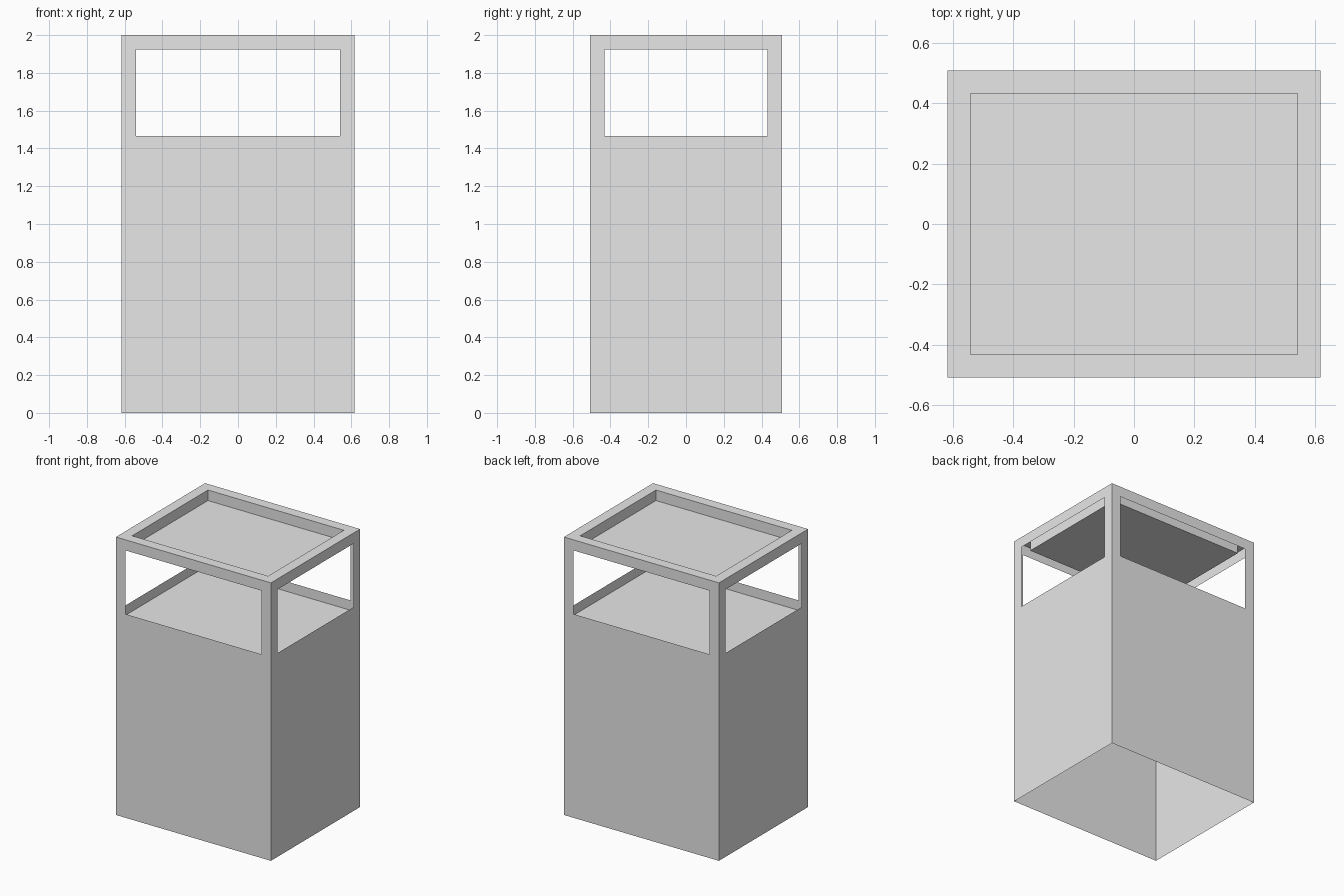
import bpy
import bmesh
from mathutils import Vector

if "Cube" in bpy.data.objects:
    bpy.data.objects.remove(bpy.data.objects["Cube"], do_unlink=True)

HX, HY, TOP = 0.617, 0.507, 2.0      # outer half sizes and height
BORDER = 0.076                       # width of posts and rim
SILL, HEAD, FLOOR = 1.466, 1.924, 1.395

grey = bpy.data.materials.new("plain_grey")
grey.use_nodes = True
COLOUR = (0.8, 0.8, 0.8, 1)
grey.diffuse_color = COLOUR
grey.node_tree.nodes["Principled BSDF"].inputs["Base Color"].default_value = COLOUR


def rect(u0, u1, v0, v1):
    return [(u0, v0), (u1, v0), (u1, v1), (u0, v1)]


def ring(bm, outer, inner):
    """Four flat faces joining two matching loops of points."""
    a = [bm.verts.new(p) for p in outer]
    b = [bm.verts.new(p) for p in inner]
    for i in range(4):
        j = (i + 1) % 4
        bm.faces.new((a[i], a[j], b[j], b[i]))


def plate(bm, loop):
    bm.faces.new([bm.verts.new(p) for p in loop])


def finish(name, bm):
    bmesh.ops.remove_doubles(bm, verts=bm.verts, dist=0.0005)
    mesh = bpy.data.meshes.new(name)
    bm.to_mesh(mesh)
    bm.free()
    mesh.materials.append(grey)
    obj = bpy.data.objects.new(name, mesh)
    bpy.context.collection.objects.link(obj)


def level(hx, hy, z):
    return [Vector((x, y, z)) for x, y in rect(-hx, hx, -hy, hy)]


# Thin walls, each with a wide opening near the top
walls = {"front_wall": ((1, 0), HX, HY), "back_wall": ((-1, 0), HX, HY),
         "left_wall": ((0, 1), HY, HX), "right_wall": ((0, -1), HY, HX)}
for name, ((ax, ay), half, dist) in walls.items():
    along, out = Vector((ax, ay, 0)), Vector((ay, -ax, 0))

    def place(points):
        return [along * u + out * dist + Vector((0, 0, v)) for u, v in points]

    bm = bmesh.new()
    ring(bm, place(rect(-half, half, 0, TOP)),
         place(rect(BORDER - half, half - BORDER, SILL, HEAD)))
    finish(name, bm)

# Top rim with a shallow sunken tray
ix, iy = HX - BORDER, HY - BORDER
bm = bmesh.new()
ring(bm, level(HX, HY, TOP), level(ix, iy, TOP))
ring(bm, level(ix, iy, TOP), level(ix, iy, HEAD))
plate(bm, level(ix, iy, HEAD))
finish("top_tray", bm)

# Shelf just below the openings; the base stays open underneath
bm = bmesh.new()
plate(bm, level(HX, HY, FLOOR))
finish("inner_shelf", bm)
